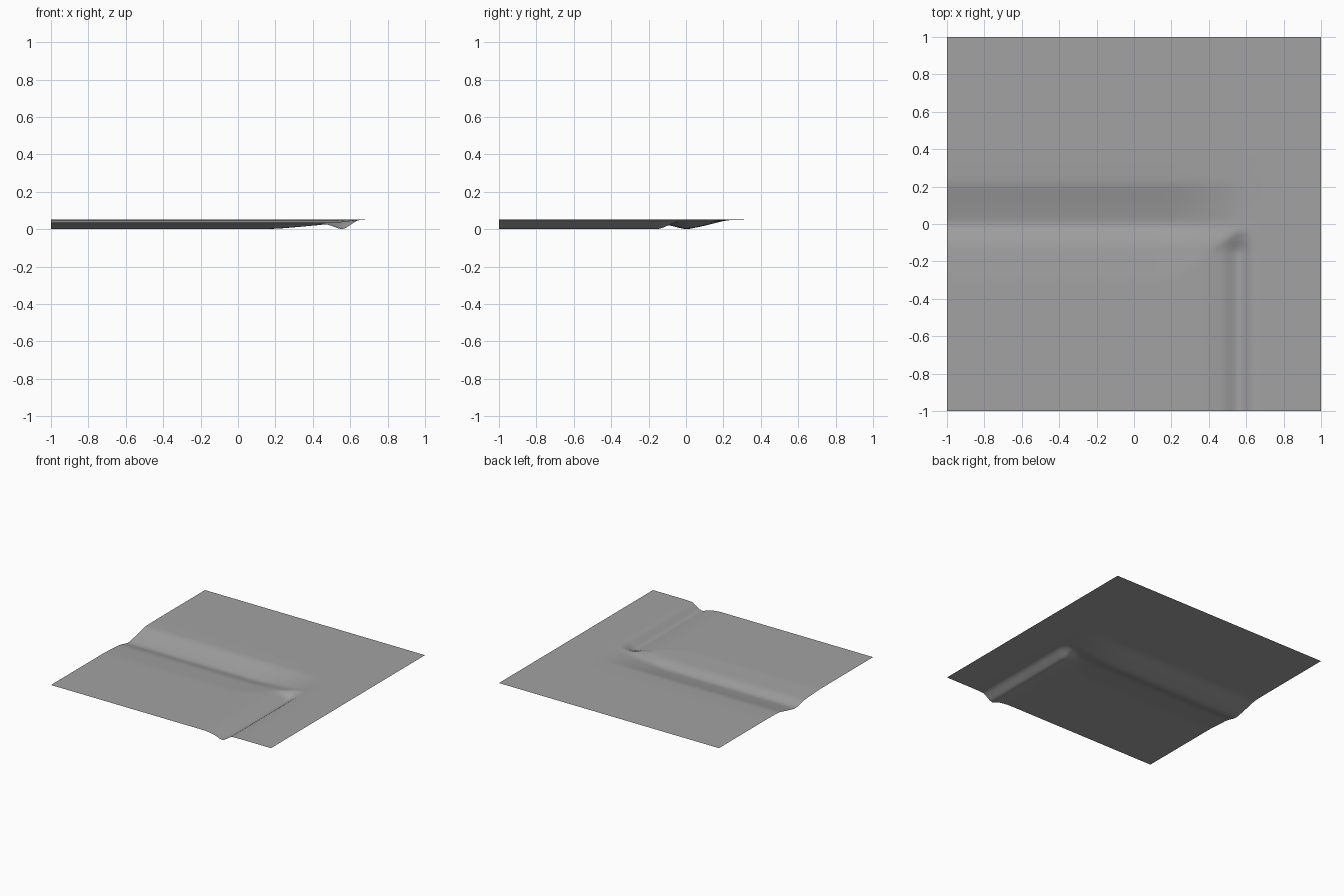
import bpy
import bmesh

# Remove the default cube only
cube = bpy.data.objects.get("Cube")
if cube:
    bpy.data.objects.remove(cube, do_unlink=True)

TOP = 0.052      # height of the high ground
CELLS = 100

# Depth below the high ground across each channel, and how each channel fades out
CROSS_LONG = [(-0.3, 0.016), (-0.1, 0.028), (0.0, 0.054), (0.1, 0.033), (0.22, 0.003), (0.36, 0.0)]
FADE_LONG = [(0.2, 1.0), (0.48, 0.5), (0.64, 0.0)]
CROSS_SHORT = [(0.4, 0.016), (0.48, 0.026), (0.56, 0.056), (0.64, 0.002), (0.72, 0.0)]
FADE_SHORT = [(-0.14, 1.0), (-0.09, 0.55), (-0.01, 0.0)]


def sample(profile, t):
    """Straight-line interpolation, held constant past both ends."""
    if t <= profile[0][0]:
        return profile[0][1]
    for (a, va), (b, vb) in zip(profile, profile[1:]):
        if t <= b:
            return va + (vb - va) * (t - a) / (b - a)
    return profile[-1][1]


def soft(profile, t, radius):
    """Profile with its corners rounded off."""
    return sum(sample(profile, t + radius * k / 2) for k in range(-2, 3)) / 5


def height(x, y):
    long_channel = soft(CROSS_LONG, y, 0.025) * soft(FADE_LONG, x, 0.06)
    short_channel = soft(CROSS_SHORT, x, 0.015) * soft(FADE_SHORT, y, 0.02)
    return TOP - max(long_channel, short_channel)


# Ground sheet with two channels pressed into it
bm = bmesh.new()
bmesh.ops.create_grid(bm, x_segments=CELLS, y_segments=CELLS, size=1)
for v in bm.verts:
    v.co.z = height(v.co.x, v.co.y)
lowest = min(v.co.z for v in bm.verts)
for v in bm.verts:
    v.co.z -= lowest
for f in bm.faces:
    f.smooth = True
mesh = bpy.data.meshes.new("ground_sheet")
bm.to_mesh(mesh)
bm.free()
ground = bpy.data.objects.new("ground_sheet", mesh)
bpy.context.collection.objects.link(ground)

# Plain grey surface
grey = bpy.data.materials.new("plain_grey")
grey.use_nodes = True
colour = (0.36, 0.36, 0.36, 1)
grey.diffuse_color = colour
grey.node_tree.nodes["Principled BSDF"].inputs["Base Color"].default_value = colour
mesh.materials.append(grey)
